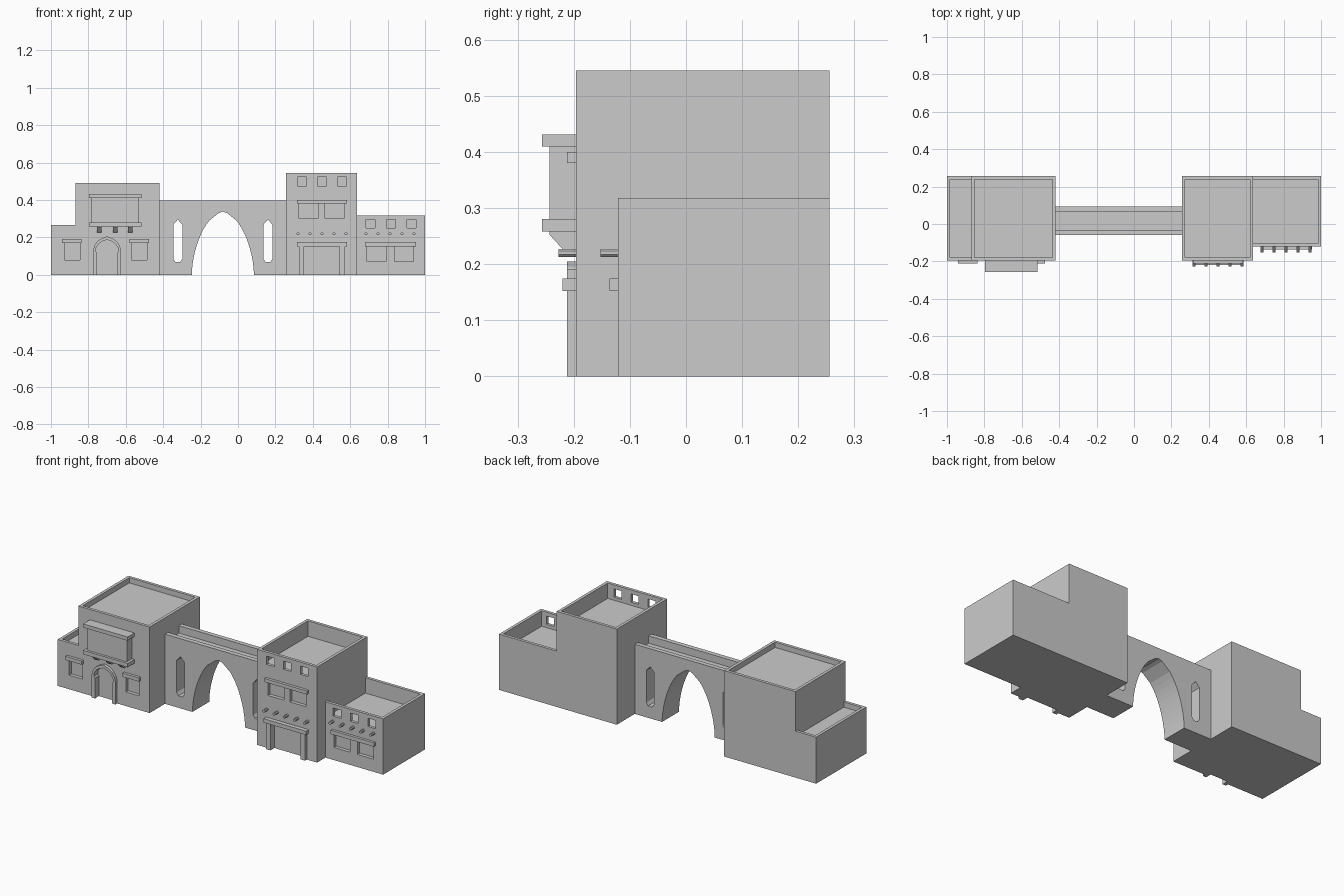
import bpy, bmesh, math

if "Cube" in bpy.data.objects:
    bpy.data.objects.remove(bpy.data.objects["Cube"])

stone = bpy.data.materials.new("pale grey stone")
stone.diffuse_color = (0.6, 0.6, 0.6, 1)
stone.use_nodes = True
stone.node_tree.nodes["Principled BSDF"].inputs["Base Color"].default_value = stone.diffuse_color
BACK, FRONT, LOW_FRONT = 0.256, -0.196, -0.121


def prism(name, pts, y0, y1, axis="y"):
    """Extrude an outline: x,z points along y, or y,z points along x."""
    bm = bmesh.new()
    put = (lambda p, d: (p[0], d, p[1])) if axis == "y" else (lambda p, d: (d, p[0], p[1]))
    a = [bm.verts.new(put(p, y0)) for p in pts]
    b = [bm.verts.new(put(p, y1)) for p in pts]
    n = len(pts)
    bm.faces.new(a)
    bm.faces.new(b[::-1])
    for i in range(n):
        j = (i + 1) % n
        bm.faces.new((a[j], a[i], b[i], b[j]))
    bmesh.ops.recalc_face_normals(bm, faces=bm.faces)
    me = bpy.data.meshes.new(name)
    bm.to_mesh(me)
    bm.free()
    me.materials.append(stone)
    ob = bpy.data.objects.new(name, me)
    bpy.context.collection.objects.link(ob)
    return ob


def box(name, x0, x1, y0, y1, z0, z1):
    return prism(name, [(x0, z0), (x1, z0), (x1, z1), (x0, z1)], y0, y1)


def carve(ob, cutters):
    """Subtract every cutter from the object, then discard the cutters."""
    for c in cutters:
        c.hide_render = True
        m = ob.modifiers.new("cut", "BOOLEAN")
        m.operation, m.solver, m.object = "DIFFERENCE", "EXACT", c
    bpy.context.view_layer.update()
    dg = bpy.context.evaluated_depsgraph_get()
    me = bpy.data.meshes.new_from_object(ob.evaluated_get(dg))
    ob.modifiers.clear()
    ob.data = me
    for c in cutters:
        bpy.data.objects.remove(c)


def opening(x0, x1, z0, z1, front, depth=0.02):
    return box("cutter", x0, x1, front - 0.1, front + depth, z0, z1)


def mirror(half, cx):
    """Full outline from right-hand half-widths listed bottom to top."""
    right = [(cx + w, z) for w, z in half]
    left = [(cx - w, z) for w, z in reversed(half) if w > 0]
    return right + left


T = 0.017  # parapet thickness

# left building: stepped block with shallow roofs, windows and arched door
DX = -0.70
inner = [(0.054, -0.05), (0.054, 0.115), (0.061, 0.125), (0.058, 0.145),
         (0.045, 0.165), (0.025, 0.179), (0, 0.187)]
outer = [(0.075, 0), (0.075, 0.13), (0.068, 0.155), (0.053, 0.178), (0.028, 0.195), (0, 0.205)]
left = prism("left_building", [(-1, 0), (-0.42, 0), (-0.42, 0.49), (-0.87, 0.49),
                               (-0.87, 0.265), (-1, 0.265)], FRONT, BACK)
carve(left, [
    box("cutter", -0.87 + T, -0.42 - T, FRONT + T, BACK - T, 0.46, 0.6),
    box("cutter", -1 + T, -0.87, FRONT + T, BACK - T, 0.235, 0.4),
    opening(-0.928, -0.845, 0.08, 0.17, FRONT),
    opening(-0.57, -0.487, 0.08, 0.17, FRONT),
    prism("cutter", mirror(inner, DX), FRONT - 0.1, FRONT + 0.02)])
frame = prism("arched_door_frame", mirror(outer, DX), FRONT - 0.016, FRONT)
carve(frame, [prism("cutter", mirror(inner, DX), FRONT - 0.1, FRONT + 0.1)])
for x in (-0.94, -0.58):
    box("window_lintel", x, x + 0.103, FRONT - 0.016, FRONT, 0.17, 0.191)

# enclosed balcony on brackets
box("balcony", -0.782, -0.531, -0.243, FRONT, 0.28, 0.41)
box("balcony_cap", -0.797, -0.516, -0.257, FRONT, 0.41, 0.431)
box("balcony_base", -0.797, -0.516, -0.257, FRONT, 0.258, 0.28)
for x in (-0.741, -0.657, -0.577):
    prism("balcony_bracket", [(FRONT, 0.258), (-0.243, 0.258), (-0.243, 0.252),
                              (-0.219, 0.226), (FRONT, 0.226)], x - 0.012, x + 0.012, "x")

# bridge with pointed arch, slots and sunken walkway
H, W, AX = 0.338, 0.166, -0.081
arch = [(W, -0.05)] + [(W * max(0, 1 - (i / 14) ** 1.75) ** (1 / 1.75), H * i / 14) for i in range(13)]
arch += [(0.023, H * 0.975), (0, H)]
slot = [(0.013, 0.068), (0.024, 0.085), (0.024, 0.268), (0, 0.295)]
bridge = box("arched_bridge", -0.42, 0.257, -0.058, 0.094, 0, 0.397)
carve(bridge, [prism("cutter", mirror(arch, AX), -0.2, 0.2),
               prism("cutter", mirror(slot, -0.322), -0.2, 0.2),
               prism("cutter", mirror(slot, 0.16), -0.2, 0.2),
               box("cutter", -0.6, 0.4, -0.031, 0.068, 0.355, 0.5)])

# right tower with deep roof, parapet openings, windows and doorway
tower = box("right_tower", 0.257, 0.636, FRONT, BACK, 0, 0.545)
carve(tower, [box("cutter", 0.257 + T, 0.636 - T, FRONT + T, BACK - T, 0.457, 0.7),
              opening(0.326, 0.428, 0.30, 0.383, FRONT),
              opening(0.465, 0.567, 0.30, 0.383, FRONT),
              opening(0.353, 0.544, -0.05, 0.152, FRONT)]
      + [opening(x - 0.024, x + 0.024, 0.475, 0.522, FRONT, 0.03) for x in (0.342, 0.449, 0.556)])
box("tower_window_lintel", 0.315, 0.583, FRONT - 0.016, FRONT, 0.38, 0.4)
box("doorway_lintel", 0.315, 0.583, FRONT - 0.024, FRONT, 0.152, 0.174)
for x in (0.326, 0.544):
    box("doorway_post", x, x + 0.027, FRONT - 0.016, FRONT, 0, 0.152)

# low right house, set back from the tower
house = box("right_low_house", 0.636, 1, LOW_FRONT, BACK, 0, 0.318)
carve(house, [box("cutter", 0.5, 1 - T, LOW_FRONT + T, BACK - T, 0.23, 0.5),
              opening(0.69, 0.792, 0.072, 0.153, LOW_FRONT),
              opening(0.838, 0.938, 0.072, 0.153, LOW_FRONT)]
      + [opening(x - 0.024, x + 0.024, 0.249, 0.296, LOW_FRONT, 0.03) for x in (0.709, 0.818, 0.928)])
box("house_window_lintel", 0.68, 0.952, LOW_FRONT - 0.015, LOW_FRONT, 0.152, 0.174)

# rows of protruding beam ends
for first, front in ((0.321, FRONT), (0.684, LOW_FRONT)):
    for i in range(5):
        cx = first + i * 0.0642
        ring = [(cx + 0.008 * math.cos(a), 0.22 + 0.008 * math.sin(a))
                for a in (math.tau * (k + 0.5) / 8 for k in range(8))]
        prism("beam_end", ring, front - 0.031, front)
